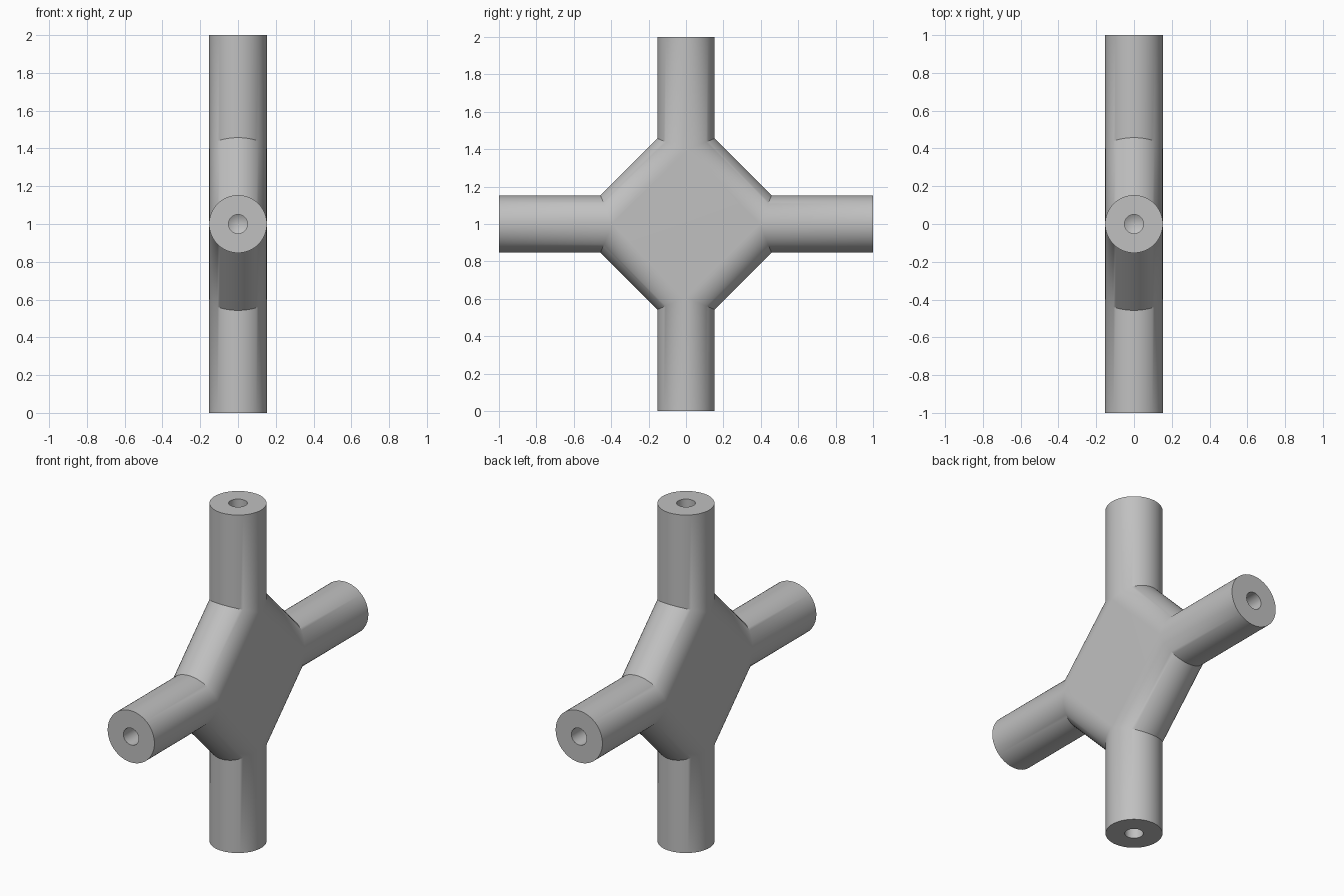
import bpy, bmesh, math
from mathutils import Matrix, Vector

cube = bpy.data.objects.get("Cube")
if cube:
    bpy.data.objects.remove(cube, do_unlink=True)

SEG = 64          # sides of each round arm
R = 0.153         # arm radius, also half the hub thickness
HOLE = 0.05       # bore radius
HUB = 0.394       # centre to the corner of the hub's flat face
MITRE = math.tan(math.pi / 8)

grey = bpy.data.materials.new("plain grey")
grey.use_nodes = True
colour = (0.53, 0.53, 0.53, 1)
grey.diffuse_color = colour
grey.node_tree.nodes["Principled BSDF"].inputs["Base Color"].default_value = colour

bm = bmesh.new()


def ring(turn, radius, height):
    """Circle of vertices around an arm; height is a function of local y."""
    verts = []
    for i in range(SEG):
        a = 2 * math.pi * i / SEG
        x, y = radius * math.cos(a), radius * math.sin(a)
        verts.append(bm.verts.new(turn @ Vector((x, y, height(y)))))
    return verts


def bridge(lower, upper):
    for i in range(SEG):
        j = (i + 1) % SEG
        bm.faces.new((lower[i], lower[j], upper[j], upper[i]))


# Four bored arms, each with a mitred root
roots = []
for k in range(4):
    turn = Matrix.Rotation(k * math.pi / 2, 3, 'X')
    root = ring(turn, R, lambda y: HUB + MITRE * abs(y))
    tip = ring(turn, R, lambda y: 1.0)
    mouth = ring(turn, HOLE, lambda y: 1.0)
    floor = ring(turn, HOLE, lambda y: 0.6)
    for lower, upper in ((root, tip), (tip, mouth), (mouth, floor)):
        bridge(lower, upper)
    point = bm.verts.new(turn @ Vector((0, 0, 0.57)))
    for i in range(SEG):
        bm.faces.new((floor[i], floor[(i + 1) % SEG], point))
    roots.append(root)

# Rounded hub edges joining neighbouring arms
for k in range(4):
    a, b = roots[k], roots[(k + 1) % 4]
    for j in range(SEG // 2):
        bm.faces.new((a[-j % SEG], a[-(j + 1) % SEG], b[j + 1], b[j]))

# Flat diamond sides of the hub
for i in (0, SEG // 2):
    bm.faces.new([root[i] for root in roots])

bmesh.ops.recalc_face_normals(bm, faces=bm.faces)
mesh = bpy.data.meshes.new("cross_connector")
bm.to_mesh(mesh)
bm.free()
mesh.materials.append(grey)

connector = bpy.data.objects.new("cross_connector", mesh)
connector.location.z = 1
bpy.context.collection.objects.link(connector)
bpy.context.view_layer.objects.active = connector
connector.select_set(True)
bpy.ops.object.shade_smooth_by_angle(angle=math.radians(30))
